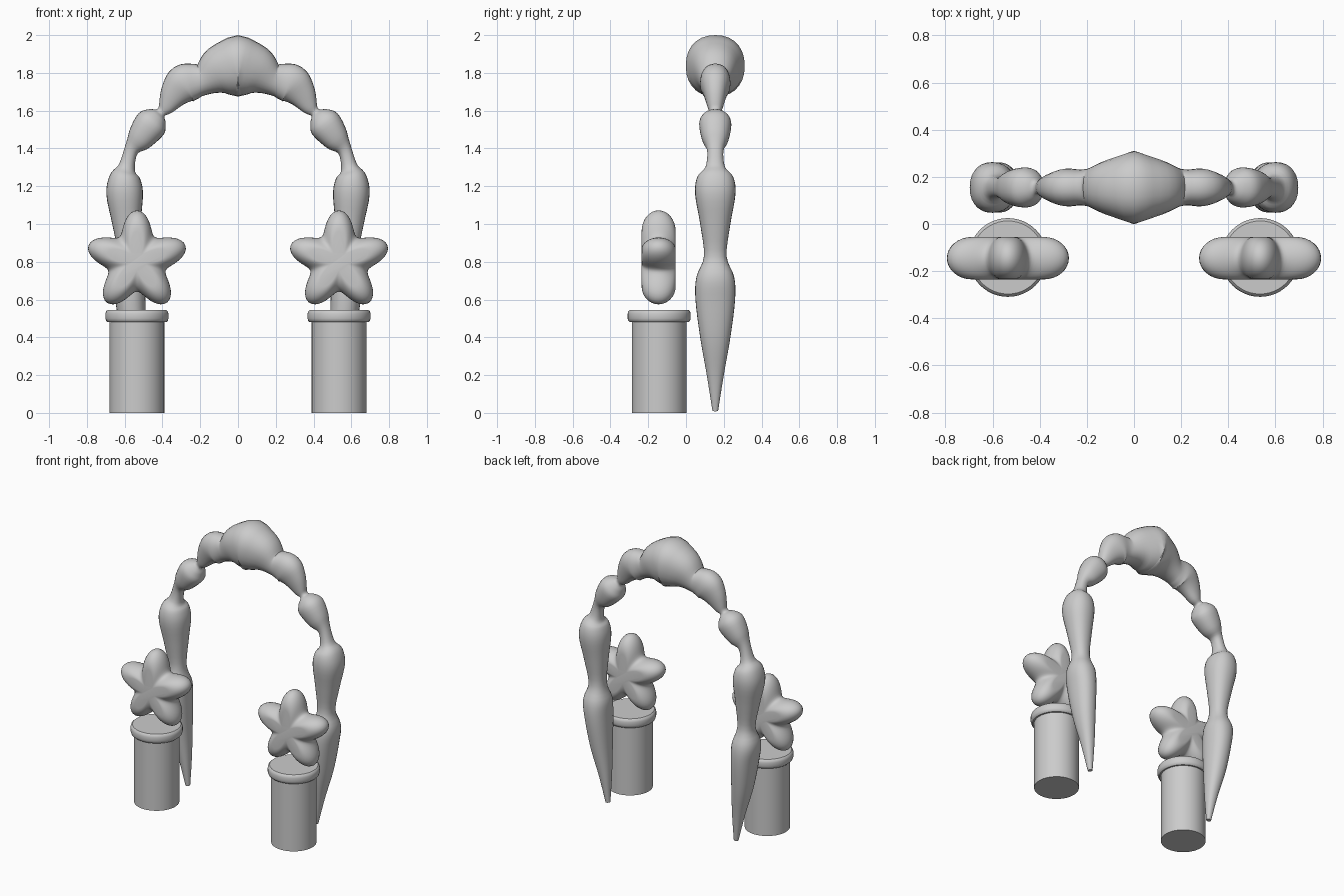
import bpy
import bmesh
from math import sin, cos, pi, copysign
from mathutils import Vector

default_cube = bpy.data.objects.get("Cube")
if default_cube:
    bpy.data.objects.remove(default_cube, do_unlink=True)

# Single plain material
grey = bpy.data.materials.new("plain_grey")
grey.use_nodes = True
grey.diffuse_color = (0.6, 0.6, 0.6, 1)
shader = next(n for n in grey.node_tree.nodes if n.type == "BSDF_PRINCIPLED")
shader.inputs["Base Color"].default_value = grey.diffuse_color


def loft(name, rings, location=(0, 0, 0), smooth_angle=0.7):
    """Skin a list of closed rings of points and close both ends."""
    bm = bmesh.new()
    loops = [[bm.verts.new(point) for point in ring] for ring in rings]
    count = len(loops[0])
    for lower, upper in zip(loops, loops[1:]):
        for i in range(count):
            j = (i + 1) % count
            bm.faces.new((lower[i], lower[j], upper[j], upper[i]))
    bm.faces.new(list(reversed(loops[0])))
    bm.faces.new(loops[-1])
    bmesh.ops.recalc_face_normals(bm, faces=bm.faces)
    mesh = bpy.data.meshes.new(name)
    bm.to_mesh(mesh)
    bm.free()
    obj = bpy.data.objects.new(name, mesh)
    obj.location = location
    obj.data.materials.append(grey)
    bpy.context.collection.objects.link(obj)
    bpy.ops.object.select_all(action="DESELECT")
    obj.select_set(True)
    bpy.context.view_layer.objects.active = obj
    bpy.ops.object.shade_smooth_by_angle(angle=smooth_angle)
    return obj


def turned(name, profile, location, segments=48):
    """Turn a profile of (radius, height) pairs about the vertical axis."""
    rings = []
    for radius, height in profile:
        angles = [2 * pi * i / segments for i in range(segments)]
        rings.append([(radius * cos(a), radius * sin(a), height) for a in angles])
    return loft(name, rings, location)


def catmull(points, steps):
    """Smooth a list of vectors with a Catmull-Rom spline."""
    padded = [points[0]] + points + [points[-1]]
    result = []
    for p, q, r, s in zip(padded, padded[1:], padded[2:], padded[3:]):
        for k in range(steps):
            t = k / steps
            result.append(q + (r - p) * (t / 2)
                          + (p * 2 - q * 5 + r * 4 - s) * (t * t / 2)
                          + (q * 3 - p - r * 3 + s) * (t ** 3 / 2))
    return result + [points[-1]]


# Beaded arch, from one foot to the crown: x, z, half width, half depth
half_arch = [
    (.50, .01, .015, .015), (.52, .2, .04, .045), (.55, .4, .065, .08),
    (.57, .6, .08, .105), (.58, .72, .085, .1), (.58, .83, .055, .06),
    (.59, 1, .075, .08), (.6, 1.16, .097, .107), (.6, 1.25, .08, .095),
    (.59, 1.3, .045, .052), (.565, 1.39, .038, .043), (.52, 1.45, .07, .07),
    (.46, 1.53, .087, .085), (.426, 1.57, .057, .06), (.408, 1.59, .027, .03),
    (.38, 1.62, .045, .04), (.335, 1.69, .08, .062), (.285, 1.74, .105, .08),
    (.225, 1.757, .093, .076), (.18, 1.767, .085, .085),
    (.1, 1.81, .133, .12), (0, 1.837, .163, .156),
]


def arch_rings(segments=28, squareness=0.9):
    half = catmull([Vector(station) for station in half_arch], 4)
    mirrored = [Vector((-s[0], s[1], s[2], s[3])) for s in reversed(half[:-1])]
    path = half + mirrored
    rings = []
    for i, (x, z, width, depth) in enumerate(path):
        before, after = path[max(i - 1, 0)], path[min(i + 1, len(path) - 1)]
        tangent = Vector((after[0] - before[0], after[1] - before[1])).normalized()
        ring = []
        for k in range(segments):
            a = 2 * pi * k / segments
            across = width * copysign(abs(cos(a)) ** squareness, cos(a))
            deep = depth * copysign(abs(sin(a)) ** squareness, sin(a))
            ring.append((x + tangent.y * across, deep, z - tangent.x * across))
        rings.append(ring)
    return rings


loft("beaded_arch", arch_rings(), (0, 0.155, 0), smooth_angle=0.9)


def star_rings(segments=100, rim_steps=8, rim=0.11, thickness=0.09):
    """Five-lobed star outline with a rounded rim and soft, flat faces."""
    rings = []
    # each layer is a rim inset and a depth, running from front to back
    layers = []
    for k in range(2 * rim_steps + 1):
        phi = -pi / 2 + pi * k / (2 * rim_steps)
        layers.append((rim * (1 - cos(phi)), thickness * sin(phi)))
    for inset, depth in layers:
        ring = []
        for i in range(segments):
            a = 2 * pi * i / segments
            radius = 0.215 + 0.055 * cos(5 * a) - inset
            ring.append((radius * sin(a), depth, radius * cos(a)))
        rings.append(ring)
    return rings


# Rounded lip of the pillar cap
cap_profile = [(0.14, 0.48), (0.155, 0.48), (0.163, 0.487), (0.167, 0.5),
               (0.167, 0.525), (0.163, 0.538), (0.155, 0.545)]

# A pillar, its cap and a star on each side
for side, x in (("left", 0.535), ("right", -0.535)):
    turned(side + "_pillar", [(0.145, 0), (0.145, 0.25), (0.145, 0.5)],
           (x, -0.142, 0))
    turned(side + "_pillar_cap", cap_profile, (x, -0.142, 0))
    loft(side + "_star", star_rings(), (x, -0.145, 0.802), smooth_angle=1.0)
